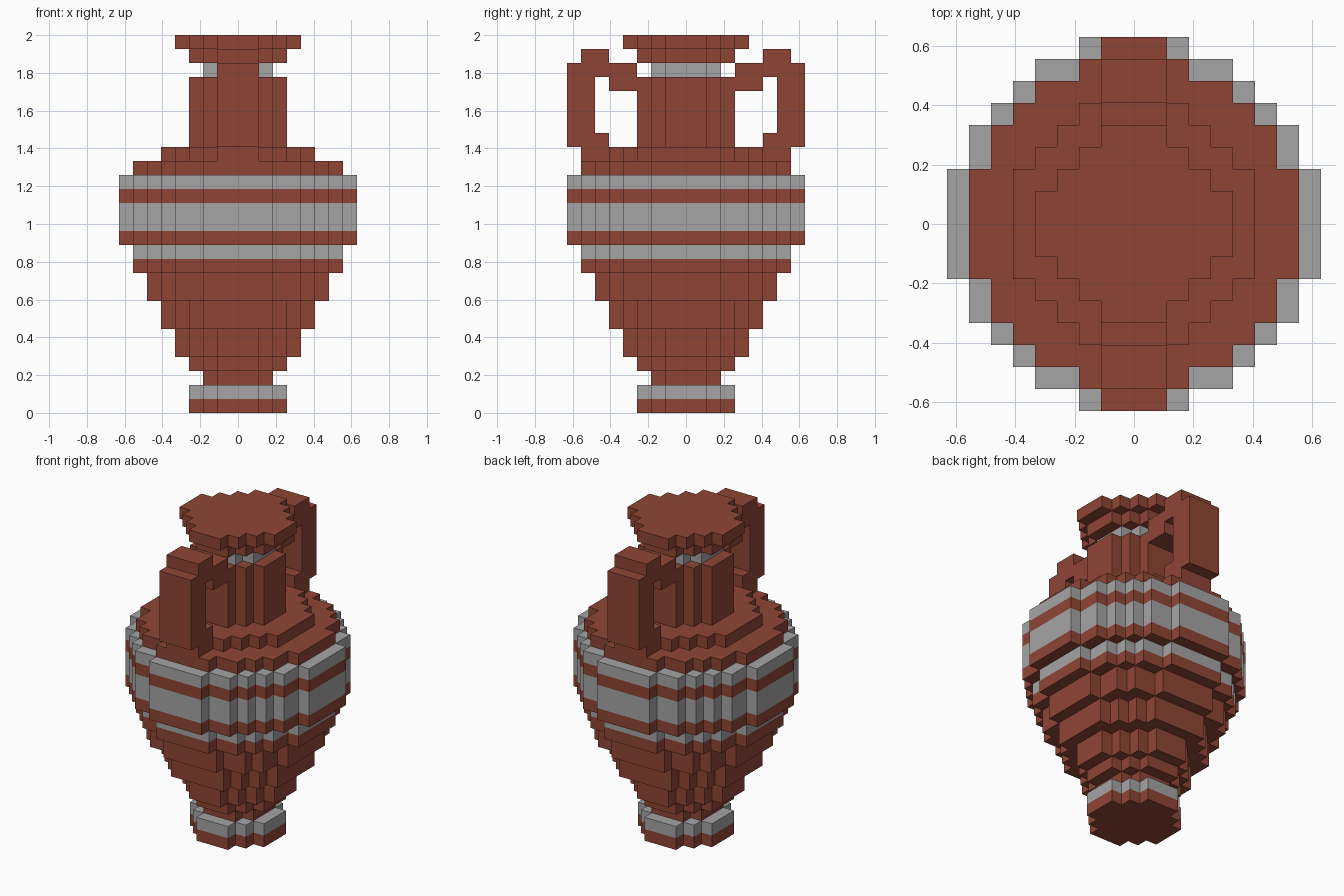
import bpy, bmesh
from mathutils import Vector

cube = bpy.data.objects.get("Cube")
if cube:
    bpy.data.objects.remove(cube, do_unlink=True)

U = 2 / 27  # size of one block


def material(name, rgb):
    m = bpy.data.materials.new(name)
    m.diffuse_color = (*rgb, 1)
    m.use_nodes = True
    bsdf = m.node_tree.nodes["Principled BSDF"]
    bsdf.inputs["Base Color"].default_value = (*rgb, 1)
    bsdf.inputs["Roughness"].default_value = 0.9
    return m


CLAY = material("terracotta", (0.275, 0.060, 0.036))
GREY = material("grey_glaze", (0.381, 0.376, 0.376))


def prism(name, points, offset, mat):
    """Extrude a closed outline, given in block units, along an offset."""
    bm = bmesh.new()
    face = bm.faces.new([bm.verts.new(Vector(p) * U) for p in points])
    top = bmesh.ops.extrude_face_region(bm, geom=[face])["geom"]
    bmesh.ops.translate(bm, vec=Vector(offset) * U,
                        verts=[v for v in top if isinstance(v, bmesh.types.BMVert)])
    bmesh.ops.recalc_face_normals(bm, faces=bm.faces)
    mesh = bpy.data.meshes.new(name)
    bm.to_mesh(mesh)
    bm.free()
    mesh.materials.append(mat)
    obj = bpy.data.objects.new(name, mesh)
    bpy.context.collection.objects.link(obj)
    return obj


# Squared disc radius for each half width in blocks
RADIUS_SQ = {2: 5, 3: 10, 4: 17, 5: 29, 6: 41, 7: 53, 8: 68}


def stepped_disc(half):
    """Stair-stepped circle outline: one quadrant turned four times."""
    r2 = RADIUS_SQ[half]
    w = [int((r2 - y * y) ** 0.5) + 0.5 for y in range(half + 1)] + [0]
    quad = []
    for y in range(half + 1):
        if w[y + 1] != w[y]:
            quad.append((w[y], y + 0.5))
            if y < half:
                quad.append((w[y + 1], y + 0.5))
    outline = []
    for _ in range(4):
        outline += quad
        quad = [(-y, x) for x, y in quad]
    return outline


# Body courses from the foot up: name, half width, height in blocks, material
COURSES = [
    ("foot_base", 3, 1, CLAY), ("foot_band", 3, 1, GREY), ("ankle", 2, 1, CLAY),
    ("lower_body_1", 3, 1, CLAY), ("lower_body_2", 4, 2, CLAY),
    ("lower_body_3", 5, 2, CLAY), ("lower_body_4", 6, 2, CLAY),
    ("lower_body_5", 7, 1, CLAY), ("lower_band", 7, 1, GREY),
    ("belly_lower", 8, 1, CLAY), ("belly_band", 8, 2, GREY),
    ("belly_upper", 8, 1, CLAY), ("shoulder_band", 8, 1, GREY),
    ("shoulder_lower", 7, 1, CLAY), ("shoulder_upper", 5, 1, CLAY),
    ("neck", 3, 5, CLAY), ("neck_band", 2, 1, GREY),
    ("lip_lower", 3, 1, CLAY), ("lip_upper", 4, 1, CLAY),
]
z = 0
for name, half, height, mat in COURSES:
    prism(name, [(x, y, z) for x, y in stepped_disc(half)], (0, 0, height), mat)
    z += height

# Looped handles at front and back, from a side profile (y, z)
HANDLE = [(5.5, 18), (7.5, 18), (7.5, 19), (8.5, 19), (8.5, 25), (7.5, 25),
          (7.5, 26), (5.5, 26), (5.5, 25), (3.5, 25), (3.5, 23), (5.5, 23),
          (5.5, 24), (6.5, 24), (6.5, 20), (5.5, 20)]
for name, side in (("back_handle", 1), ("front_handle", -1)):
    prism(name, [(-1.5, side * y, h) for y, h in HANDLE], (3, 0, 0), CLAY)
